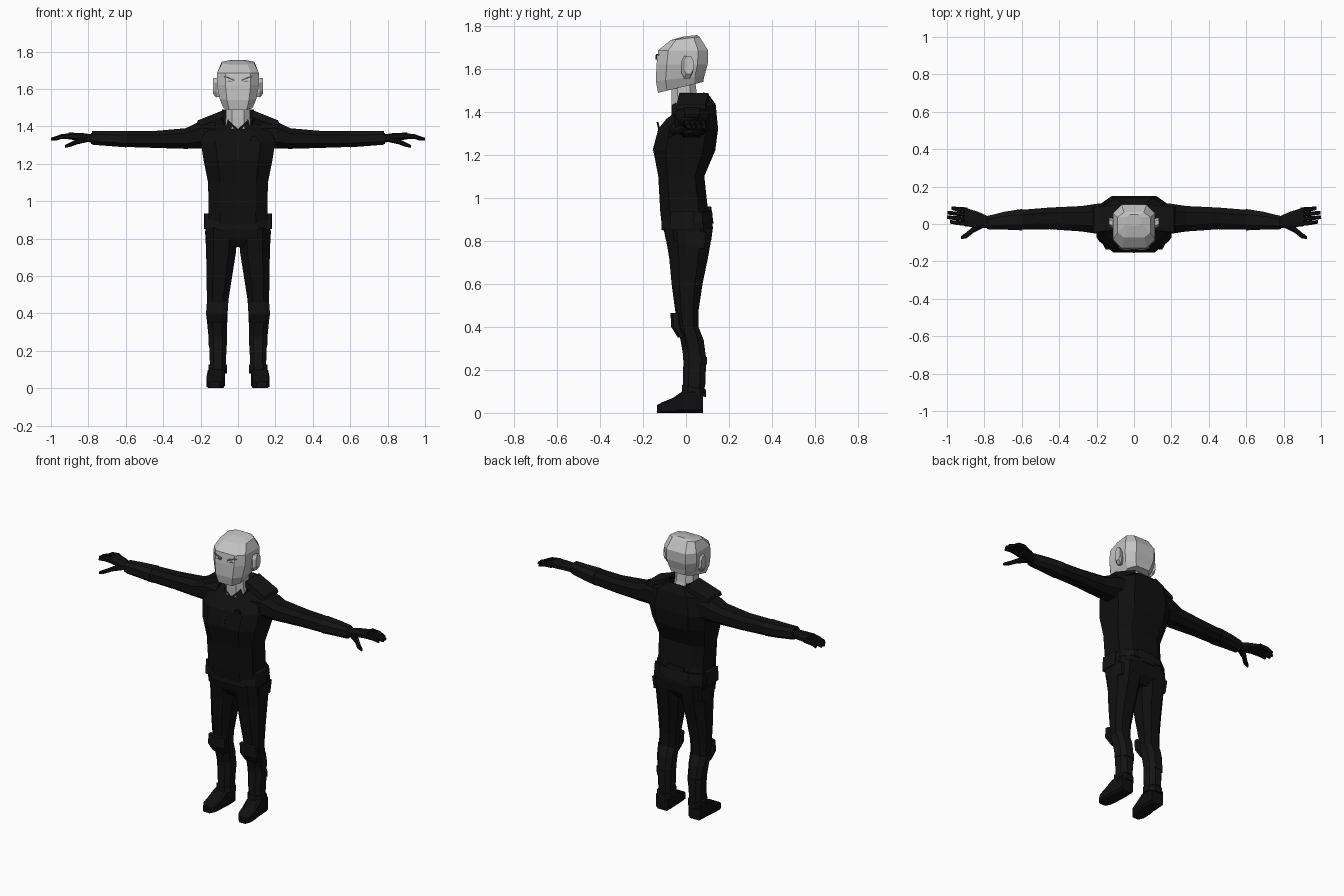
import bpy, bmesh, math
from mathutils import Vector


def material(name, rgb):
    m = bpy.data.materials.new(name)
    m.diffuse_color = (*rgb, 1)
    return m


BLACK = material("black cloth", (0.005, 0.005, 0.005))
SOFT = material("soft black gear", (0.007, 0.007, 0.007))
SKIN = material("pale grey skin", (0.55, 0.55, 0.55))
BROW = material("dark grey brow", (0.2, 0.2, 0.2))


def finish(name, bm, mat):
    bmesh.ops.recalc_face_normals(bm, faces=bm.faces)
    me = bpy.data.meshes.new(name)
    bm.to_mesh(me)
    bm.free()
    me.materials.append(mat)
    ob = bpy.data.objects.new(name, me)
    bpy.context.collection.objects.link(ob)
    return ob


def loft(name, axis, rings, mat, c=0.5, side=1):
    """Skin chamfered-box rings (t, centre u, centre v, radius u, radius v, tilt)."""
    shape = [(1, -c), (1, c), (c, 1), (-c, 1), (-1, c), (-1, -c), (-c, -1), (c, -1)]
    bm = bmesh.new()
    loops = []
    for r in rings:
        t, cu, cv, ru, rv = r[:5]
        tilt = r[5] if len(r) > 5 else 0
        loop = []
        for a, b in shape:
            u, v, w = cu + a * ru, cv + b * rv, t + tilt * b * rv
            p = {"x": (w, u, v), "y": (u, w, v), "z": (u, v, w)}[axis]
            loop.append(bm.verts.new((p[0] * side, p[1], p[2])))
        loops.append(loop)
    for lo, hi in zip(loops, loops[1:]):
        for i in range(8):
            j = (i + 1) % 8
            bm.faces.new((lo[i], lo[j], hi[j], hi[i]))
    bm.faces.new(loops[0])
    bm.faces.new(loops[-1])
    return finish(name, bm, mat)


def prism(name, outline, depth, mat, side=1):
    """Extrude a 3D outline by a depth vector."""
    bm = bmesh.new()
    f = bm.faces.new([bm.verts.new((p[0] * side, p[1], p[2])) for p in outline])
    new = bmesh.ops.extrude_face_region(bm, geom=[f])["geom"]
    d = Vector((depth[0] * side, depth[1], depth[2]))
    bmesh.ops.translate(bm, vec=d, verts=[g for g in new if isinstance(g, bmesh.types.BMVert)])
    return finish(name, bm, mat)


def pair(make, name, *args, **kw):
    for label, s in (("left", 1), ("right", -1)):
        make(label + "_" + name, *args, side=s, **kw)


# Head and neck
loft("head", "z", [
    (1.515, -0.025, 0, 0, 0)] and [
    (1.513, 0, -0.025, 0.078, 0.105, 0.24),
    (1.555, 0, -0.027, 0.098, 0.113, 0.12),
    (1.62, 0, -0.018, 0.112, 0.119),
    (1.685, 0, -0.013, 0.112, 0.116),
    (1.74, 0, -0.005, 0.088, 0.068, 0.12),
    (1.753, 0, 0.02, 0.04, 0.03, 0.1)], SKIN, c=0.6)
loft("neck", "z", [
    (1.40, 0, 0.0, 0.07, 0.065, 0.4),
    (1.46, 0, -0.008, 0.064, 0.06, 0.2),
    (1.54, 0, -0.012, 0.062, 0.055)], SKIN)
pair(loft, "ear", "x", [
    (0.09, 0.0, 1.605, 0.018, 0.045),
    (0.118, 0.005, 1.607, 0.026, 0.052),
    (0.134, 0.012, 1.617, 0.022, 0.042)], SKIN)

# Brows and eyes as thin plates
pair(prism, "brow", [(0.02, -0.134, 1.652), (0.062, -0.134, 1.668), (0.082, -0.120, 1.664),
                     (0.062, -0.134, 1.661), (0.02, -0.137, 1.643)], (0, -0.006, 0), BROW)
pair(prism, "eye", [(0.024, -0.136, 1.638), (0.045, -0.136, 1.645), (0.062, -0.136, 1.642),
                    (0.045, -0.137, 1.637)], (0, -0.004, 0), BROW)

# Jacket body
loft("jacket", "z", [
    (0.87, 0, 0.005, 0.163, 0.115, 0.2),
    (0.95, 0, -0.01, 0.157, 0.11, 0.1),
    (1.10, 0, -0.022, 0.16, 0.107),
    (1.22, 0, -0.008, 0.184, 0.144),
    (1.32, 0, 0.01, 0.2, 0.139),
    (1.40, 0, 0.023, 0.17, 0.115, 0.3),
    (1.435, 0, 0.022, 0.085, 0.083, 0.55)], BLACK, c=0.6)
pair(prism, "collar", [(0.0, -0.068, 1.385), (0.06, -0.06, 1.385), (0.088, 0.0, 1.46),
                       (0.085, 0.085, 1.49), (0.06, 0.085, 1.49), (0.062, 0.0, 1.465),
                       (0.05, -0.068, 1.43)], (0, 0.015, -0.03), BLACK)
# Shoulder pads
pair(prism, "shoulder_pad", [(0.075, -0.03, 1.488), (0.215, -0.045, 1.432), (0.222, -0.045, 1.412),
                             (0.19, -0.045, 1.405), (0.075, -0.03, 1.45)], (0, 0.135, 0), SOFT)
# Zip strip and chest badge
prism("zip_strip", [(-0.006, -0.134, 1.30), (0.006, -0.134, 1.30),
                    (0.006, -0.155, 1.22), (-0.006, -0.155, 1.22)], (0, 0.008, 0), SOFT)
prism("chest_badge", [(0.087 + 0.022 * math.cos(i * math.pi / 4), -0.131 - 0.006 * math.sin(i * math.pi / 4),
                       1.325 + 0.026 * math.sin(i * math.pi / 4)) for i in range(8)], (0, 0.009, 0), SOFT)

# Sleeves and cuffs
pair(loft, "sleeve", "x", [
    (0.12, 0.03, 1.35, 0.085, 0.07),
    (0.20, 0.028, 1.355, 0.08, 0.073),
    (0.28, 0.028, 1.335, 0.068, 0.055),
    (0.45, 0.03, 1.33, 0.058, 0.045),
    (0.60, 0.023, 1.332, 0.053, 0.042),
    (0.70, 0.018, 1.335, 0.045, 0.038),
    (0.785, 0.008, 1.335, 0.034, 0.03)], BLACK)
pair(loft, "glove_cuff", "x", [
    (0.60, 0.023, 1.332, 0.057, 0.044),
    (0.69, 0.018, 1.335, 0.048, 0.04),
    (0.78, 0.008, 1.338, 0.036, 0.036)], SOFT)

# Gloves: palm, four fingers, thumb
pair(loft, "palm", "x", [
    (0.77, 0.007, 1.334, 0.03, 0.022),
    (0.83, 0.022, 1.342, 0.042, 0.022),
    (0.905, 0.038, 1.349, 0.05, 0.018)], BLACK)
for i, tip in enumerate((0.985, 1.0, 0.998, 0.975)):
    y0, y1 = 0.001 + 0.025 * i, 0.012 + 0.024 * i
    pair(loft, "finger_%d" % (i + 1), "x", [
        (0.89, y0, 1.349, 0.0125, 0.015),
        (0.945, (y0 + y1) / 2, 1.345, 0.012, 0.013),
        (tip, y1, 1.331, 0.009, 0.008)], BLACK)
pair(loft, "thumb", "x", [
    (0.80, 0.005, 1.333, 0.022, 0.016),
    (0.86, -0.03, 1.318, 0.018, 0.014),
    (0.895, -0.06, 1.303, 0.016, 0.012),
    (0.925, -0.073, 1.293, 0.008, 0.008)], BLACK)

# Hips, belt and pouches
loft("hips", "z", [
    (0.755, 0, 0.01, 0.10, 0.075),
    (0.80, 0, 0.012, 0.172, 0.105),
    (0.86, 0, 0.01, 0.172, 0.115),
    (0.92, 0, 0.005, 0.16, 0.112, 0.2)], BLACK, c=0.6)
loft("belt", "z", [
    (0.875, 0, 0.006, 0.170, 0.119, 0.2),
    (0.918, 0, 0.004, 0.167, 0.117, 0.2)], SOFT, c=0.6)
pair(loft, "belt_pouch", "z", [
    (0.85, 0.158, -0.02, 0.024, 0.055),
    (0.935, 0.158, -0.015, 0.024, 0.055)], SOFT, c=0.8)
loft("back_pouch", "z", [
    (0.88, 0, 0.10, 0.06, 0.028),
    (0.96, 0, 0.095, 0.06, 0.022)], SOFT, c=0.8)

# Trouser legs
pair(loft, "leg", "z", [
    (0.86, 0.09, 0.012, 0.084, 0.112),
    (0.80, 0.089, 0.012, 0.084, 0.104),
    (0.72, 0.091, 0.012, 0.079, 0.09),
    (0.60, 0.1, 0.005, 0.069, 0.072),
    (0.48, 0.108, 0.004, 0.058, 0.055),
    (0.38, 0.112, 0.012, 0.053, 0.045),
    (0.25, 0.107, 0.04, 0.045, 0.05),
    (0.09, 0.108, 0.036, 0.04, 0.048)], BLACK)
pair(loft, "thigh_pocket", "z", [
    (0.765, 0.155, 0.04, 0.017, 0.045),
    (0.84, 0.158, 0.045, 0.018, 0.05)], SOFT, c=0.8)

# Knee guards, shin guards and straps
pair(loft, "knee_guard", "z", [
    (0.35, 0.113, -0.018, 0.045, 0.02),
    (0.40, 0.113, -0.045, 0.058, 0.024),
    (0.465, 0.11, -0.05, 0.056, 0.022)], SOFT)
pair(loft, "shin_guard", "z", [
    (0.12, 0.108, 0.037, 0.042, 0.052),
    (0.25, 0.107, 0.041, 0.048, 0.053),
    (0.34, 0.111, 0.03, 0.053, 0.052),
    (0.40, 0.113, 0.012, 0.058, 0.046)], SOFT)
for name, z, cy in (("calf_strap", 0.235, 0.042), ("ankle_strap", 0.085, 0.037)):
    pair(loft, name, "z", [
        (z, 0.109, cy, 0.05, 0.055, -0.2),
        (z + 0.035, 0.109, cy, 0.05, 0.055, -0.2)], SOFT)

# Boots
pair(loft, "boot", "y", [
    (-0.135, 0.126, 0.018, 0.026, 0.018),
    (-0.11, 0.124, 0.025, 0.042, 0.025),
    (-0.06, 0.121, 0.035, 0.047, 0.035),
    (-0.012, 0.117, 0.052, 0.046, 0.052),
    (0.03, 0.115, 0.055, 0.046, 0.055),
    (0.078, 0.114, 0.052, 0.042, 0.052)], BLACK, c=0.75)
